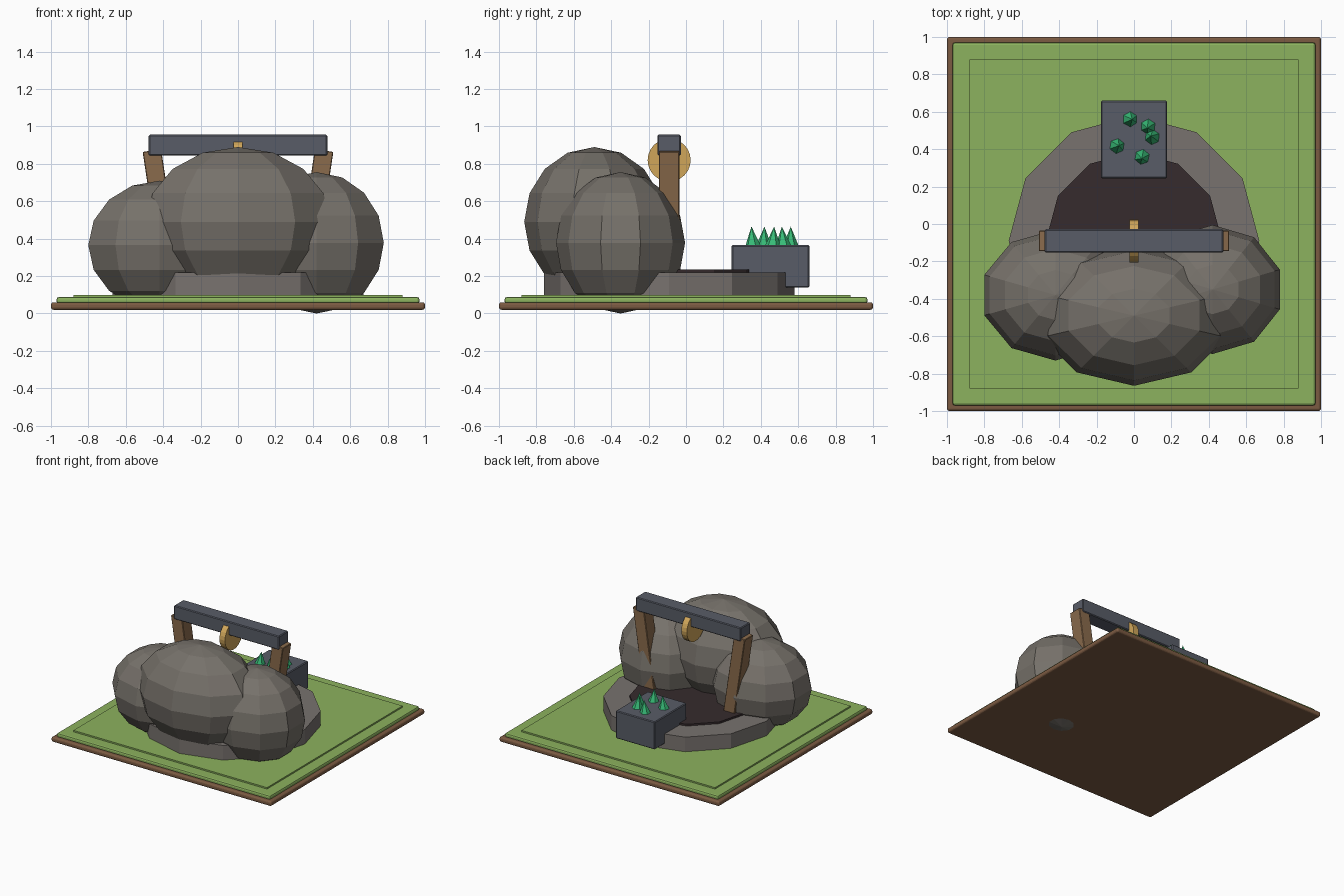
import bpy, bmesh, math
from mathutils import Matrix, Vector

if "Cube" in bpy.data.objects:
    bpy.data.objects.remove(bpy.data.objects["Cube"], do_unlink=True)


def material(name, srgb):
    linear = [((c / 255 + 0.055) / 1.055) ** 2.4 for c in srgb] + [1]
    m = bpy.data.materials.new(name)
    m.use_nodes = True
    m.diffuse_color = linear
    m.node_tree.nodes["Principled BSDF"].inputs["Base Color"].default_value = linear
    return m


GRASS = material("grass green", (140, 178, 94))
SOIL = material("soil brown", (124, 91, 66))
ROCK = material("boulder grey", (118, 113, 106))
SLAB = material("slab grey", (120, 114, 110))
PIT = material("pit dark", (54, 43, 45))
SLATE = material("slate blue grey", (88, 92, 103))
WOOD = material("post brown", (138, 107, 76))
GOLD = material("gold", (208, 166, 90))
CRYSTAL = material("crystal green", (56, 188, 120))


def finish(name, bm, mat, bevel=0, segments=1):
    bmesh.ops.recalc_face_normals(bm, faces=bm.faces)
    mesh = bpy.data.meshes.new(name)
    bm.to_mesh(mesh)
    bm.free()
    mesh.materials.append(mat)
    ob = bpy.data.objects.new(name, mesh)
    bpy.context.collection.objects.link(ob)
    if bevel:
        mod = ob.modifiers.new("bevel", "BEVEL")
        mod.width, mod.segments = bevel, segments
    return ob


def box(name, centre, size, mat, bevel=0.006, segments=1, lean=0):
    bm = bmesh.new()
    bmesh.ops.create_cube(bm, size=1)
    place = (Matrix.Translation(centre) @ Matrix.Rotation(lean, 4, "Y")
             @ Matrix.Diagonal((*size, 1)))
    bm.transform(place)
    return finish(name, bm, mat, bevel, segments)


def cone(name, base, r1, r2, depth, sides, mat, turn=Matrix.Identity(4)):
    """Cone or prism standing on its base point."""
    bm = bmesh.new()
    bmesh.ops.create_cone(bm, cap_ends=True, segments=sides,
                          radius1=r1, radius2=r2, depth=depth)
    bm.transform(Matrix.Translation(base) @ turn
                 @ Matrix.Translation((0, 0, depth / 2)))
    return finish(name, bm, mat)


def boulder(name, centre, radii):
    bm = bmesh.new()
    bmesh.ops.create_uvsphere(bm, u_segments=10, v_segments=8, radius=1)
    bm.transform(Matrix.Translation(centre) @ Matrix.Diagonal((*radii, 1)))
    return finish(name, bm, ROCK)


# Ground tile in three layers
box("soil_base", (0, 0, 0.04), (2, 2, 0.04), SOIL, 0.014, 3)
box("grass_layer", (0, 0, 0.07), (1.94, 1.94, 0.036), GRASS, 0.012, 2)
box("grass_mat", (0, 0, 0.09), (1.76, 1.76, 0.02), GRASS, 0)

# Stone platform and dark pit
cone("stone_platform", (0, -0.09, 0.09), 0.67, 0.67, 0.13, 12, SLAB)
cone("pit_floor", (0, -0.085, 0.2), 0.47, 0.47, 0.035, 12, PIT)

# Boulders around the front
boulder("front_boulder", (0, -0.49, 0.49), (0.52, 0.375, 0.4))
boulder("left_boulder", (0.42, -0.35, 0.378), (0.378, 0.345, 0.378))
boulder("right_boulder", (-0.42, -0.38, 0.365), (0.4, 0.35, 0.345))

# Gate: leaning posts, crossbeam and gong
for side, name in ((1, "left_post"), (-1, "right_post")):
    box(name, (side * 0.41, -0.09, 0.535), (0.1, 0.11, 0.68), WOOD, 0.004,
        lean=side * math.radians(8.5))
box("crossbeam", (0, -0.09, 0.9), (0.955, 0.124, 0.112), SLATE)
cone("gong", (-0.025, -0.09, 0.82), 0.115, 0.115, 0.05, 24, GOLD,
     Matrix.Rotation(math.pi / 2, 4, "Y"))

# Altar block with crystals
box("altar_block", (0, 0.452, 0.252), (0.355, 0.415, 0.227), SLATE)
spots = [(-0.02, 0.56), (0.075, 0.52), (0.097, 0.465), (-0.09, 0.417), (0.043, 0.358)]
for i, (x, y) in enumerate(spots):
    turn = (Matrix.Rotation(0.08 * math.sin(i * 2), 4, "X")
            @ Matrix.Rotation(0.1 * math.cos(i * 2), 4, "Y")
            @ Matrix.Rotation(i, 4, "Z"))
    cone(f"crystal_{i + 1}", (x, y, 0.362), 0.042, 0, 0.103, 6, CRYSTAL, turn)
